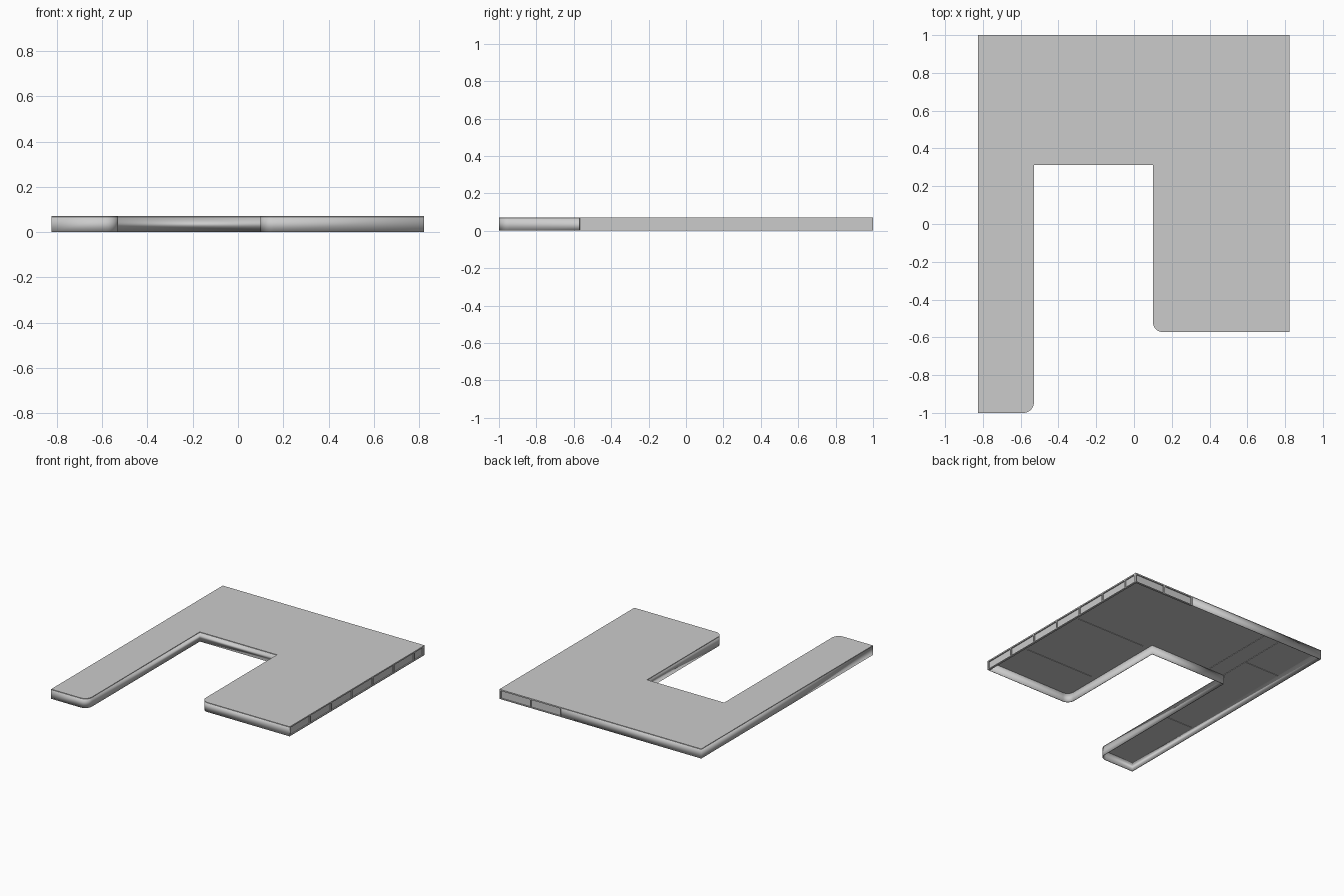
import bpy, bmesh, math

if "Cube" in bpy.data.objects:
    bpy.data.objects.remove(bpy.data.objects["Cube"])

H = 0.071       # overall height
ROOF = 0.004    # roof sheet thickness
WALL = 0.005    # wall thickness
L, R = -0.825, 0.823


def make_object(name, bm):
    mesh = bpy.data.meshes.new(name)
    bm.to_mesh(mesh)
    bm.free()
    obj = bpy.data.objects.new(name, mesh)
    bpy.context.collection.objects.link(obj)
    return obj


def add_box(bm, lo, hi):
    verts = bmesh.ops.create_cube(bm, size=1)["verts"]
    for v in verts:
        for i in range(3):
            v.co[i] = lo[i] if v.co[i] < 0 else hi[i]


def arc(cx, cy, r, steps=8):
    # convex front-right corner, running counter-clockwise
    return [(cx + r * math.cos(a), cy + r * math.sin(a))
            for a in (-math.pi / 2 + math.pi / 2 * i / steps for i in range(steps + 1))]


# Counter-clockwise wall line, from the end of the back glazing round to the right side
r = 0.055
left_tip = arc(-0.53 - r, -1 + r, r)
right_tip = [(0.10 + r - r * math.cos(a), -0.573 + r - r * math.sin(a))
             for a in (math.pi / 2 * i / 8 for i in range(9))]
wall_line = ([(0.32, 1), (L, 1), (L, -1)] + left_tip
             + [(-0.53, 0.312), (0.10, 0.312)] + right_tip + [(R, -0.573)])

# Roof sheet
bm = bmesh.new()
face = bm.faces.new([bm.verts.new((x, y, H - ROOF)) for x, y in wall_line + [(R, 1)]])
ext = bmesh.ops.extrude_face_region(bm, geom=[face])
for v in ext["geom"]:
    if isinstance(v, bmesh.types.BMVert):
        v.co.z = H
bmesh.ops.recalc_face_normals(bm, faces=bm.faces)
make_object("roof", bm)

# Perimeter walls, open underneath
bm = bmesh.new()
low = [bm.verts.new((x, y, 0)) for x, y in wall_line]
top = [bm.verts.new((x, y, H - ROOF)) for x, y in wall_line]
for i in range(len(low) - 1):
    bm.faces.new((low[i], low[i + 1], top[i + 1], top[i]))
walls = make_object("outer_walls", bm)
solid = walls.modifiers.new("thickness", "SOLIDIFY")
solid.thickness = WALL
solid.offset = -1
solid.use_even_offset = True
bpy.context.view_layer.objects.active = walls
walls.select_set(True)
bpy.ops.object.shade_smooth_by_angle(angle=math.radians(30))

# Glazing frame: rails and posts along the right side and the back right corner
D, W = 0.014, 0.010
bm = bmesh.new()
for z0, z1 in ((0, 0.006), (H - ROOF - 0.006, H - ROOF)):
    add_box(bm, (R - D, -0.568, z0), (R, 1 - D, z1))
    add_box(bm, (0.32, 1 - D, z0), (R, 1, z1))
for y in (-0.573, -0.335, -0.092, 0.151, 0.394, 0.638, 0.878, 0.979):
    add_box(bm, (R - D, y, 0.006), (R, y + W, H - ROOF - 0.006))
for x in (0.32, 0.565, R - W):
    add_box(bm, (x, 1 - D, 0.006), (x + W, 1, H - ROOF - 0.006))
make_object("window_frame", bm)

# Recessed panes
bm = bmesh.new()
add_box(bm, (R - 0.010, -0.568, 0.003), (R - 0.008, 0.991, H - 0.006))
add_box(bm, (0.325, 0.990, 0.003), (R - 0.010, 0.992, H - 0.006))
make_object("window_panes", bm)

# Shallow seams under the roof
bm = bmesh.new()
z0, z1 = H - ROOF - 0.003, H - ROOF
for x0, x1, y in ((0.15, 0.72, 0.27), (0.15, 0.72, -0.275),
                  (L + WALL, -0.54, -0.37), (L + WALL, -0.53, 0.55)):
    add_box(bm, (x0, y - 0.003, z0), (x1, y + 0.003, z1))
for x in (-0.53, -0.40):
    add_box(bm, (x - 0.003, 0.32, z0), (x + 0.003, 0.99, z1))
make_object("ceiling_ribs", bm)
